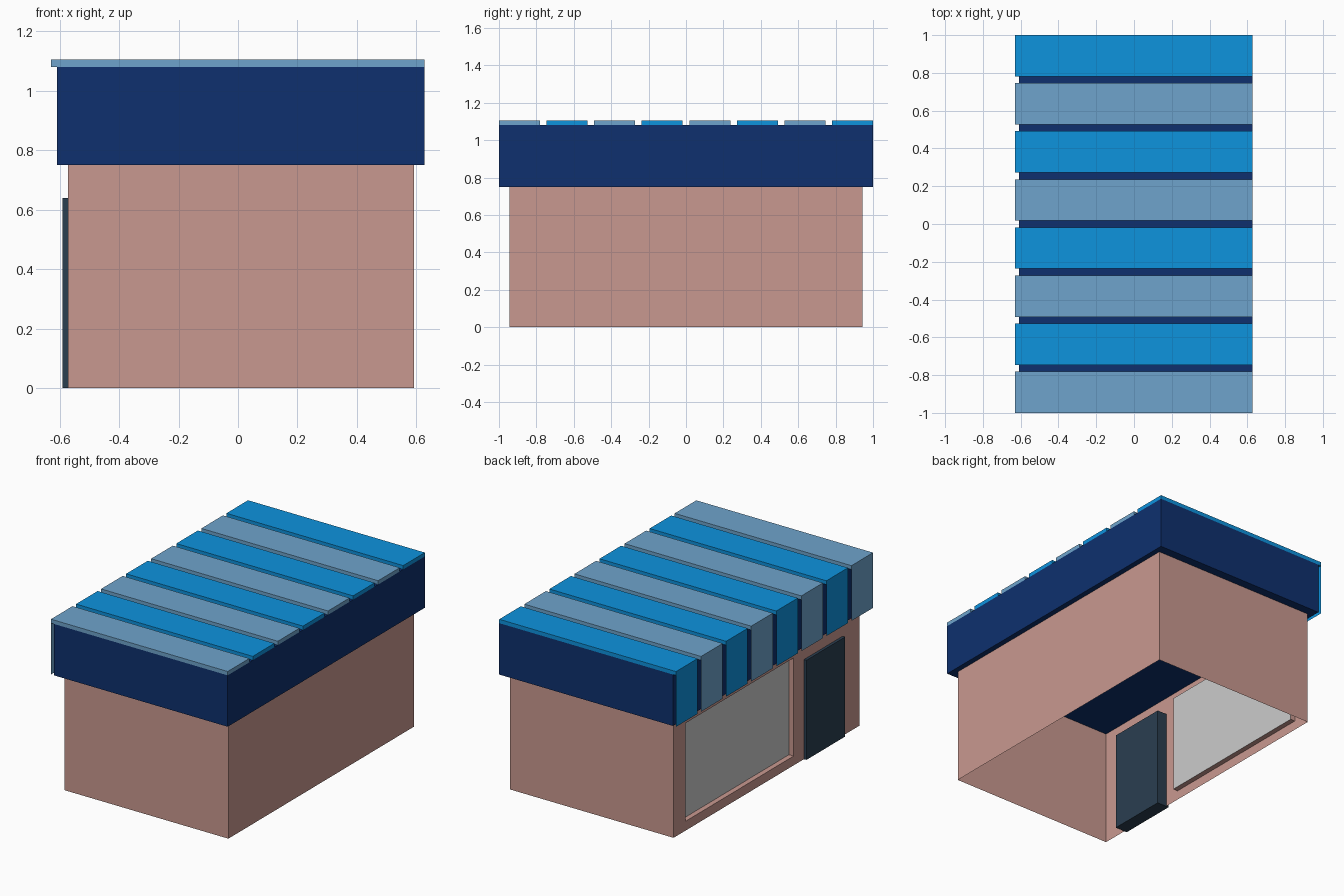
import bpy

if "Cube" in bpy.data.objects:
    bpy.data.objects.remove(bpy.data.objects["Cube"])


def material(name, rgb):
    """Material from 0-255 sRGB values."""
    m = bpy.data.materials.new(name)
    lin = [((c / 255 + 0.055) / 1.055) ** 2.4 for c in rgb]
    m.diffuse_color = (*lin, 1)
    m.use_nodes = True
    m.node_tree.nodes["Principled BSDF"].inputs["Base Color"].default_value = m.diffuse_color
    return m


def mesh_object(name, verts, faces, mat=None):
    me = bpy.data.meshes.new(name)
    me.from_pydata(verts, [], faces)
    me.update()
    ob = bpy.data.objects.new(name, me)
    bpy.context.collection.objects.link(ob)
    if mat:
        me.materials.append(mat)
    return ob


BOX_FACES = [(0, 3, 2, 1), (4, 5, 6, 7), (0, 1, 5, 4),
             (1, 2, 6, 5), (2, 3, 7, 6), (3, 0, 4, 7)]


def box_verts(x0, x1, y0, y1, z0, z1):
    return [(x, y, z) for z in (z0, z1)
            for x, y in ((x0, y0), (x1, y0), (x1, y1), (x0, y1))]


def box(name, dims, mat):
    return mesh_object(name, box_verts(*dims), BOX_FACES, mat)


wall_pink = material("wall_pink", (201, 153, 144))
navy = material("roof_navy", (14, 48, 110))
bright = material("slat_bright_blue", (13, 147, 222))
muted = material("slat_muted_blue", (110, 164, 204))
door_mat = material("door_slate", (42, 62, 80))

# Thin walls, open at the bottom, with a recessed window in the -x wall
WX0, WX1, WY, WZ = -0.572, 0.592, 0.943, 0.75
PANE_X = WX0 + 0.033
window = [(-0.275, 0.06), (0.823, 0.06), (0.823, 0.69), (-0.275, 0.69)]
verts = box_verts(WX0, WX1, -WY, WY, 0, WZ)
verts += [(WX0, y, z) for y, z in window]       # opening edge: 8-11
verts += [(PANE_X, y, z) for y, z in window]    # recess edge: 12-15
faces = [BOX_FACES[2], BOX_FACES[3], BOX_FACES[4]]
outer = [0, 3, 7, 4]
for i in range(4):
    j = (i + 1) % 4
    faces.append((outer[j], outer[i], 8 + i, 8 + j))
    faces.append((8 + j, 8 + i, 12 + i, 12 + j))
mesh_object("walls", verts, faces, wall_pink)

# Window pane
mesh_object("window_pane", [(PANE_X, y, z) for y, z in window], [(3, 2, 1, 0)])

# Door slab passing through the wall
box("door", (-0.59, -0.505, -0.772, -0.38, 0, 0.64), door_mat)

# Roof block
box("roof_block", (-0.608, 0.627, -1, 1, WZ, 1.08), navy)

# Awning slats: solid top strip with a thin flap hanging down the -x side
COUNT, WIDTH = 8, 0.219
pitch = (2 - WIDTH) / (COUNT - 1)
SX, TOP = -0.629, 1.105
for i in range(COUNT):
    y0 = -1 + i * pitch
    y1 = y0 + WIDTH
    v = box_verts(SX, 0.627, y0, y1, 1.08, TOP)
    v += [(SX, y0, WZ), (SX, y1, WZ)]
    mesh_object(f"awning_slat_{i + 1}", v, BOX_FACES + [(8, 0, 3, 9)],
                bright if i % 2 else muted)
